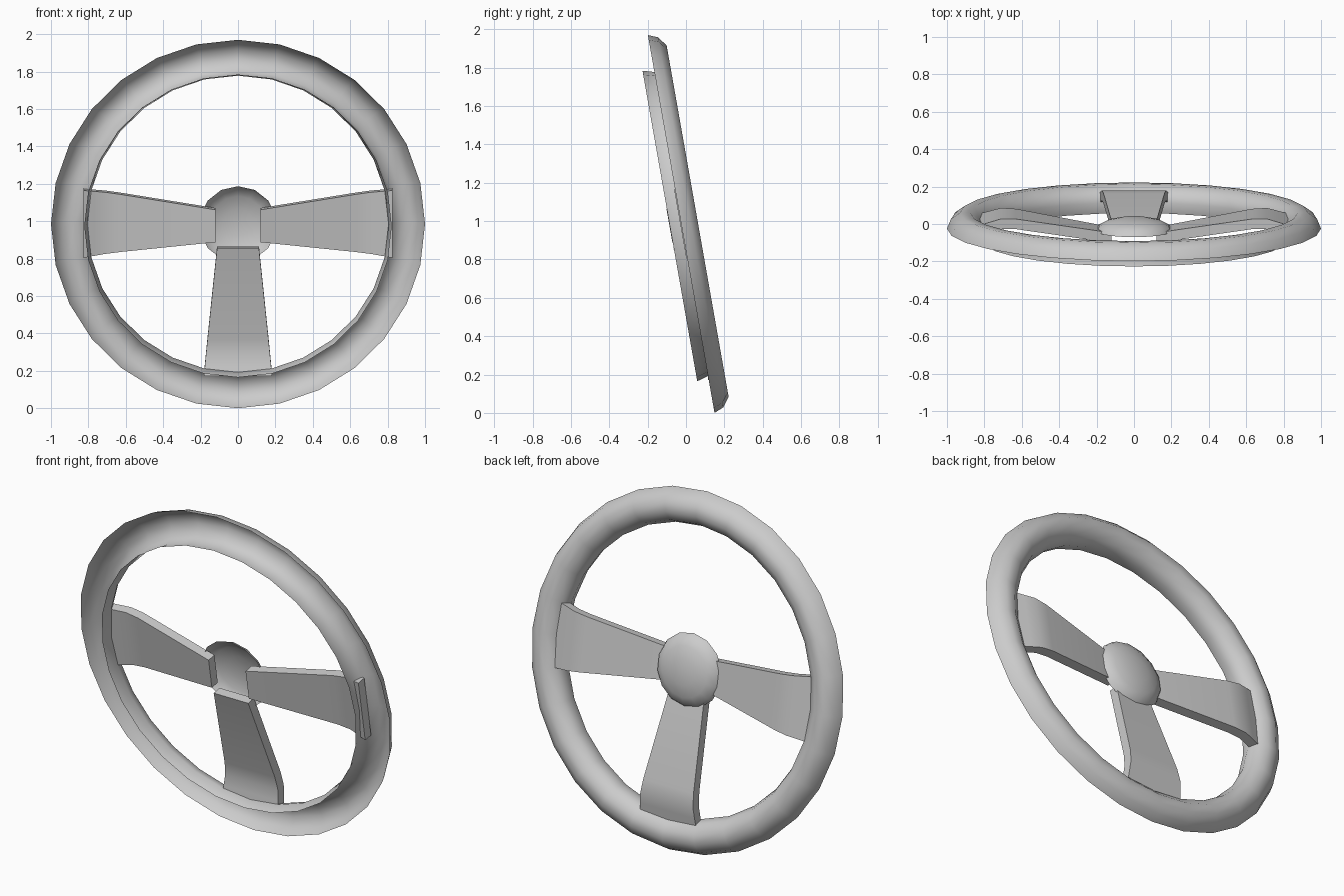
import bpy, bmesh, math
from mathutils import Matrix, Vector

if "Cube" in bpy.data.objects:
    bpy.data.objects.remove(bpy.data.objects["Cube"])

# Wheel frame: local x right, local y toward the back, local z up the wheel face
TILT = Matrix.Translation((0, -0.025, 0.985)) @ Matrix.Rotation(math.radians(10), 4, 'X')


def finish(name, bm, angle=45):
    bm.transform(TILT)
    mesh = bpy.data.meshes.new(name)
    bm.to_mesh(mesh)
    bm.free()
    ob = bpy.data.objects.new(name, mesh)
    bpy.context.collection.objects.link(ob)
    bpy.ops.object.select_all(action='DESELECT')
    ob.select_set(True)
    bpy.context.view_layer.objects.active = ob
    bpy.ops.object.shade_smooth_by_angle(angle=math.radians(angle))
    return ob


def lathe(name, profile, sides):
    """Spin (radius, depth) points around the wheel axis."""
    bm = bmesh.new()
    verts = [bm.verts.new((0, d, r)) for r, d in profile]
    edges = [bm.edges.new(pair) for pair in zip(verts, verts[1:])]
    bmesh.ops.spin(bm, geom=verts + edges, cent=(0, 0, 0), axis=(0, 1, 0),
                   angle=math.tau, steps=sides, use_duplicate=False)
    bmesh.ops.remove_doubles(bm, verts=bm.verts[:], dist=0.0005)
    # face the shell toward the back
    bm.normal_update()
    if sum(f.normal.y * f.calc_area() for f in bm.faces) < 0:
        bmesh.ops.reverse_faces(bm, faces=bm.faces[:])
    return finish(name, bm)


def spoke(name, turn, inner_half, outer_half):
    """Tapered bent bar running outward, turned about the wheel axis."""
    thick = 0.055
    path = [(0.12, -0.007), (0.63, 0.08), (0.71, 0.083), (0.77, 0.066), (0.825, 0.05)]
    bm = bmesh.new()
    rings = []
    for r, back in path:
        h = inner_half + (outer_half - inner_half) * (r - 0.12) / 0.7
        rings.append([bm.verts.new(Vector(c)) for c in (
            (r, back, -h), (r, back, h), (r, back - thick, h), (r, back - thick, -h))])
    for a, b in zip(rings, rings[1:]):
        for i in range(4):
            j = (i + 1) % 4
            bm.faces.new((a[i], a[j], b[j], b[i]))
    bm.faces.new(rings[0])
    bm.faces.new(rings[-1])
    bmesh.ops.recalc_face_normals(bm, faces=bm.faces[:])
    bm.transform(Matrix.Rotation(math.radians(turn), 4, 'Y'))
    return finish(name, bm, 35)


# Rim: half tube open at the front, with a deeper inner lip
lathe("rim", [(1.0, 0), (0.98, 0.05), (0.93, 0.087), (0.875, 0.087),
              (0.825, 0.05), (0.805, 0), (0.822, -0.06)], 28)

# Hub: shallow dome bulging to the back
lathe("hub", [(0.207, -0.01), (0.192, 0.015), (0.145, 0.04), (0.075, 0.056), (0, 0.061)], 14)

# Spokes: right, bottom, left
spoke("spoke_right", 0, 0.088, 0.182)
spoke("spoke_bottom", 90, 0.112, 0.182)
spoke("spoke_left", 180, 0.088, 0.182)
